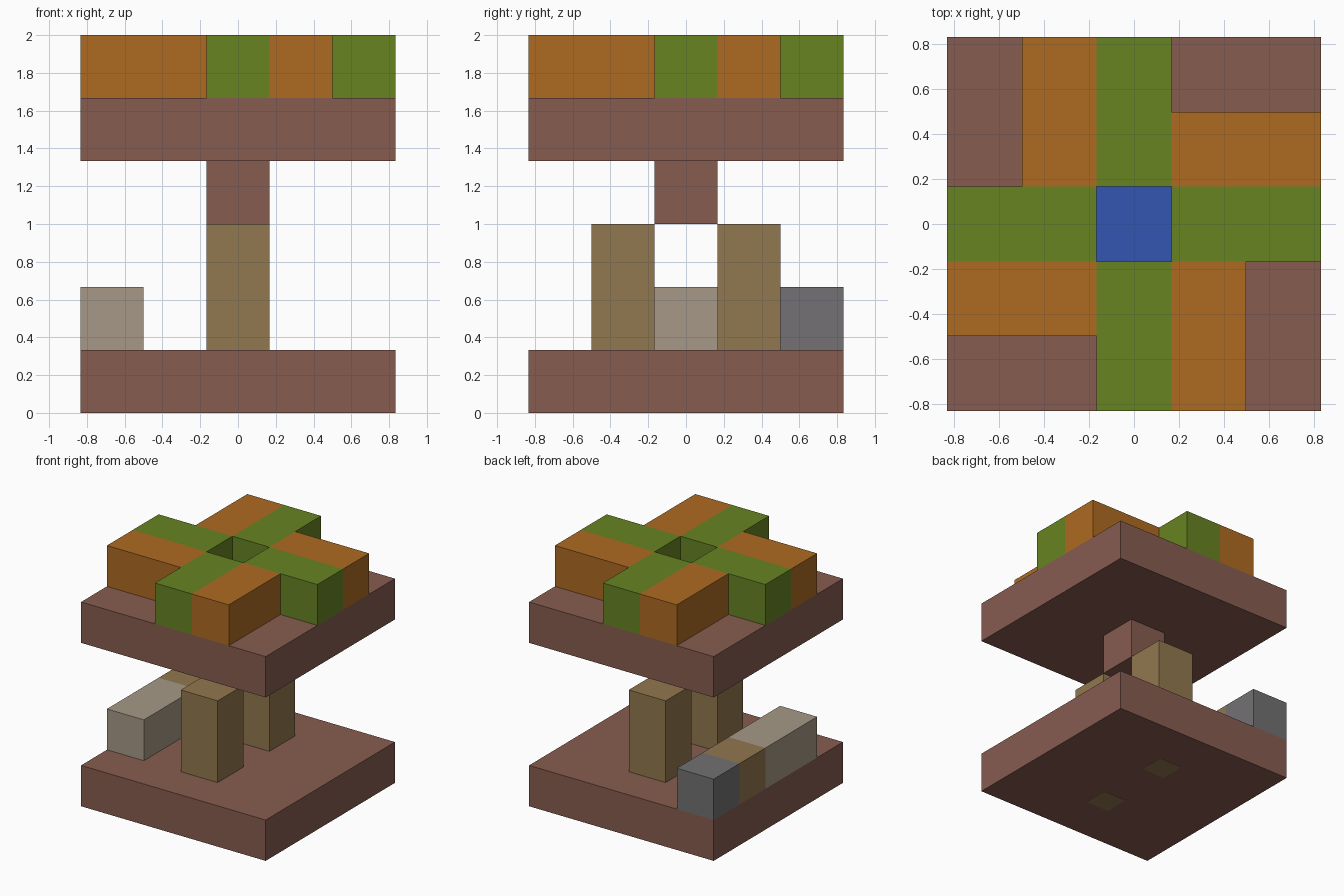
import bpy
import bmesh
from math import pi
from mathutils import Matrix, Vector

if "Cube" in bpy.data.objects:
    bpy.data.objects.remove(bpy.data.objects["Cube"], do_unlink=True)

U = 1 / 3  # edge of one building block


def material(name, *rgb):
    """Make a flat material from 0-255 display colour values."""
    lin = [(c / 255 / 12.92) if c < 11 else ((c / 255 + 0.055) / 1.055) ** 2.4 for c in rgb]
    mat = bpy.data.materials.new(name)
    mat.use_nodes = True
    mat.diffuse_color = (*lin, 1)
    mat.node_tree.nodes["Principled BSDF"].inputs["Base Color"].default_value = (*lin, 1)
    return mat


brown = material("red brown", 135, 92, 80)
tan = material("tan", 145, 120, 79)
beige = material("beige", 166, 153, 134)
grey = material("grey", 115, 113, 115)
orange = material("orange", 174, 107, 34)
green = material("green", 103, 131, 34)
blue = material("blue", 52, 86, 178)


def box(name, mat, low, high, turn=0):
    """Box between two corners in block units, turned about z by quarter turns."""
    low, high = Vector(low) * U, Vector(high) * U
    bm = bmesh.new()
    bmesh.ops.create_cube(bm, size=1)
    bmesh.ops.scale(bm, vec=high - low, verts=bm.verts)
    bmesh.ops.translate(bm, vec=(low + high) / 2, verts=bm.verts)
    bmesh.ops.rotate(bm, matrix=Matrix.Rotation(turn * pi / 2, 3, "Z"), verts=bm.verts)
    mesh = bpy.data.meshes.new(name)
    bm.to_mesh(mesh)
    bm.free()
    mesh.materials.append(mat)
    obj = bpy.data.objects.new(name, mesh)
    bpy.context.collection.objects.link(obj)
    return obj


# Base and upper slabs, joined by the neck
box("base_slab", brown, (-2.5, -2.5, 0), (2.5, 2.5, 1))
box("upper_slab", brown, (-2.5, -2.5, 4), (2.5, 2.5, 5))
box("neck", brown, (-0.5, -0.5, 3), (0.5, 0.5, 4))

# Pair of columns, with their small feet showing under the base
for side, y in (("front", -1), ("back", 1)):
    box(side + "_column", tan, (-0.5, y - 0.5, 1), (0.5, y + 0.5, 3))
    box(side + "_column_foot", tan, (-0.32, y - 0.32, -0.004), (0.32, y + 0.32, 0.01))

# Low wall along the -x edge
box("wall_beige", beige, (-2.5, -1.5, 1), (-1.5, 0.5, 2))
box("wall_tan", tan, (-2.5, 0.5, 1), (-1.5, 1.5, 2))
box("wall_grey", grey, (-2.5, 1.5, 1), (-1.5, 2.5, 2))

# Pinwheel on top: one arm and one blade per quarter turn, around a blue well
for i, side in enumerate(("front", "left", "back", "right")):
    box(side + "_arm", green, (-0.5, -2.5, 5), (0.5, -0.5, 6), i)
    box(side + "_blade", orange, (0.5, -2.5, 5), (1.5, -0.5, 6), i)
box("well_floor", blue, (-0.5, -0.5, 4.99), (0.5, 0.5, 5.01))
